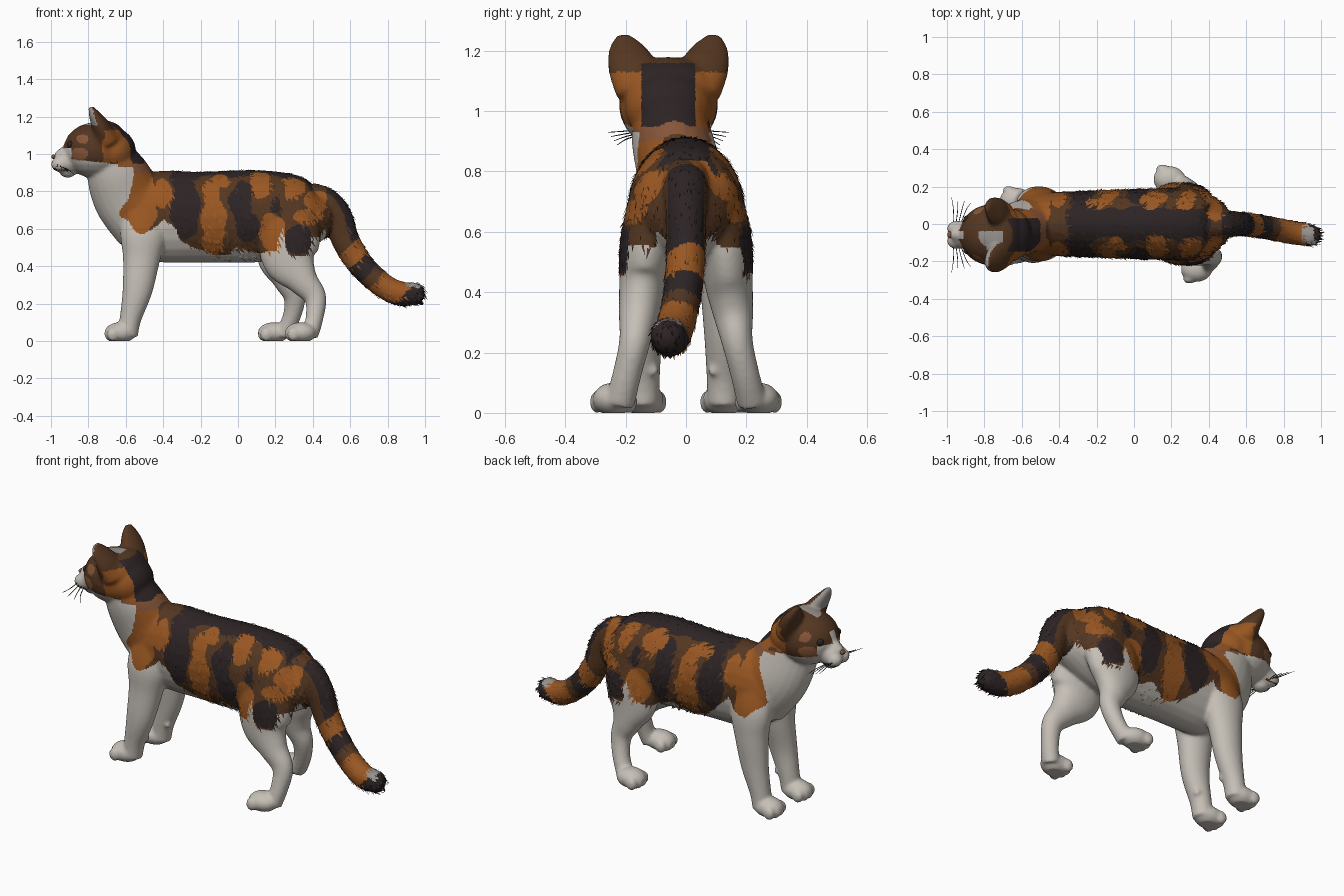
import bpy, bmesh, math, random
from mathutils import Vector, Matrix, noise

if "Cube" in bpy.data.objects:
    bpy.data.objects.remove(bpy.data.objects["Cube"])
random.seed(4)

def material(name, r, g, b):
    m = bpy.data.materials.new(name)
    m.diffuse_color = (r, g, b, 1)
    m.use_nodes = True
    m.node_tree.nodes["Principled BSDF"].inputs["Base Color"].default_value = m.diffuse_color
    return m

MATS = [material("white_fur", .56, .52, .47), material("orange_fur", .32, .095, .016),
        material("brown_fur", .088, .037, .015), material("black_fur", .026, .017, .018),
        material("tan_fur", .24, .092, .04), material("grey_fur", .31, .29, .27)]
WHITE, ORANGE, BROWN, BLACK, TAN, GREY = range(6)
HY = -.058   # head centre line

def ball(bm, c, r, seg=24):
    r = (r, r, r) if isinstance(r, (int, float)) else r
    bmesh.ops.create_uvsphere(bm, u_segments=seg, v_segments=seg // 2, radius=1,
                              matrix=Matrix.Translation(c) @ Matrix.Diagonal((*r, 1)))

def catmull(a, b, c, d, t):
    return [.5 * (2 * q + (r - p) * t + (2 * p - 5 * q + 4 * r - s) * t * t
                  + (3 * q - p - 3 * r + s) * t ** 3) for p, q, r, s in zip(a, b, c, d)]

def tube(bm, pts, n=24, sub=6):
    """Loft ellipses along a smooth path of (x, y, z, half width in y, half depth)."""
    P = [pts[0]] + pts + [pts[-1]]
    path = [catmull(*P[i:i + 4], k / sub) for i in range(len(pts) - 1) for k in range(sub)]
    path.append(list(pts[-1]))
    rings = []
    for i, q in enumerate(path):
        c = Vector(q[:3])
        t = (Vector(path[min(i + 1, len(path) - 1)][:3]) - Vector(path[max(i - 1, 0)][:3])).normalized()
        lat = (Vector((0, 1, 0)) - t * t.y).normalized()
        up = t.cross(lat)
        rings.append([bm.verts.new(c + lat * q[3] * math.cos(a) + up * q[4] * math.sin(a))
                      for a in (2 * math.pi * k / n for k in range(n))])
    for A, B in zip(rings, rings[1:]):
        for k in range(n):
            bm.faces.new((A[k], A[(k + 1) % n], B[(k + 1) % n], B[k]))
    bm.faces.new(rings[0][::-1])
    bm.faces.new(rings[-1])

def make_object(name, bm, mats):
    me = bpy.data.meshes.new(name)
    bm.to_mesh(me)
    bm.free()
    ob = bpy.data.objects.new(name, me)
    bpy.context.collection.objects.link(ob)
    for m in mats:
        me.materials.append(m)
    me.shade_smooth()
    return ob

bm = bmesh.new()
# torso
tube(bm, [(-.66, 0, .64, .07, .07), (-.60, 0, .65, .14, .16), (-.45, 0, .665, .168, .24),
          (-.2, 0, .663, .18, .243), (.1, 0, .668, .19, .247), (.3, 0, .68, .19, .215),
          (.42, 0, .69, .15, .155), (.49, 0, .72, .08, .08)])
# neck
tube(bm, [(-.48, 0, .66, .15, .21), (-.585, -.015, .77, .142, .19), (-.65, -.045, .9, .135, .165),
          (-.70, HY, 1.0, .12, .125)])
ball(bm, (-.67, HY, 1.015), (.125, .145, .125))
# tail
tube(bm, [(.38, 0, .79, .07, .06), (.47, 0, .745, .075, .075), (.535, 0, .66, .068, .078),
          (.575, 0, .54, .065, .075), (.655, -.01, .41, .064, .07), (.765, -.03, .305, .063, .066),
          (.86, -.048, .255, .063, .066), (.942, -.06, .253, .059, .061)])
ball(bm, (.941, -.06, .253), (.059, .059, .061))
# skull, muzzle and chin
ball(bm, (-.76, HY, 1.02), (.175, .165, .15))
ball(bm, (-.72, HY, 1.075), (.125, .17, .105))
ball(bm, (-.91, HY, .96), (.075, .075, .07))
ball(bm, (-.91, HY, .905), (.045, .045, .032))
tube(bm, [(-.82, HY, 1.06, .06, .05), (-.93, HY, 1.01, .035, .03), (-.975, HY, .985, .022, .02)])

def paw(x, y):
    ball(bm, (x, y, .045), (.085, .07, .056))
    for k in range(4):
        o = (k - 1.5) * .037
        ball(bm, (x - .058 + abs(o) * .35, y + o, .036), (.034, .024, .038), 16)

for s in (1, -1):
    # whisker pads and ears
    ball(bm, (-.95, HY + s * .033, .945), (.05, .043, .042))
    tube(bm, [(-.70, HY + s * .09, 1.07, .085, .07), (-.735, HY + s * .122, 1.15, .08, .05),
              (-.768, HY + s * .143, 1.21, .058, .03), (-.787, HY + s * .152, 1.252, .022, .014)])
    # front leg
    fy = .125 if s > 0 else -.143
    tube(bm, [(-.49, s * .085, .72, .065, .11), (-.505, s * .113, .58, .084, .125), (-.516, s * .122, .44, .078, .1),
              (-.538, fy, .27, .066, .08), (-.575, fy, .12, .057, .058), (-.59, fy, .03, .055, .055)])
    ball(bm, (-.522, fy - s * .035, .14), .018)
    paw(-.63, fy)
    # hind leg, the far one strides forward
    d = .145 if s > 0 else 0
    tube(bm, [(.30, s * .10, .70, .09, .14), (.275 - d * .1, s * .128, .56, .092, .165),
              (.28 - d * .2, s * .142, .43, .08, .145), (.345 - d * .5, s * .157, .325, .066, .085),
              (.412 - d * .75, s * .17, .235, .052, .06), (.41 - d * .85, s * .195, .13, .048, .048),
              (.385 - d, s * .22, .03, .05, .045)])
    paw(.335 - d, s * .24)
bmesh.ops.recalc_face_normals(bm, faces=bm.faces)
cat = make_object("cat_body", bm, MATS)

# fuse the parts into one smooth skin
rm = cat.modifiers.new("fuse", 'REMESH')
rm.mode, rm.voxel_size = 'VOXEL', .0085
sm = cat.modifiers.new("soften", 'SMOOTH')
sm.factor, sm.iterations = .5, 10
bpy.context.view_layer.objects.active = cat
cat.select_set(True)
for m in ("fuse", "soften"):
    bpy.ops.object.modifier_apply(modifier=m)
for v in cat.data.vertices:
    v.co.z = max(v.co.z, 0)
cat.data.update()

# coat pattern: lower edge of the coloured coat, then elliptical patches on the flanks
EDGE = [(-.63, .67), (-.52, .57), (-.45, .6), (-.4, .66), (-.3, .55), (-.12, .45), (0, .5), (.1, .47),
        (.2, .49), (.24, .6), (.27, .47), (.36, .45), (.4, .55), (.55, .56)]
PATCHES = [(-.53, .75, .10, .20, ORANGE), (-.40, .79, .04, .08, ORANGE), (-.28, .70, .08, .15, BLACK),
           (-.29, .84, .06, .05, BLACK), (-.13, .62, .065, .17, ORANGE), (-.14, .79, .05, .08, ORANGE),
           (.015, .74, .055, .13, BLACK), (.05, .62, .06, .09, BLACK), (.11, .83, .07, .055, ORANGE),
           (.18, .58, .075, .1, ORANGE), (.2, .73, .03, .05, BLACK), (.29, .81, .04, .05, ORANGE),
           (.33, .54, .08, .075, BLACK), (.42, .75, .07, .06, ORANGE), (.37, .665, .08, .035, ORANGE)]
# orange islands on the back
BACK = [(-.2, .12), (-.1, -.11), (.08, .12), (.12, -.1), (.3, -.12), (.27, .12), (.43, .06)]

def edge(x):
    for (a, za), (b, zb) in zip(EDGE, EDGE[1:]):
        if a <= x <= b:
            return za + (zb - za) * (x - a) / (b - a)
    return 9

def inside(u, v, cx, cy, rx, ry):
    return ((u - cx) / rx) ** 2 + ((v - cy) / ry) ** 2 < 1

def head_colour(x, y, z, n):
    w = abs(y - HY)
    if y < -.04 and z > 1.155 and n.x < .12 and (n.x < -.3 or n.z > .4) and -.83 < x:
        return GREY
    if x < -.9 and abs(z - .918) < .006 and w < .06:
        return BROWN
    if z < (1.03 if x < -.89 else .97 - .1 * (x + .88)) or (x < -.85 and w < .02 and z < 1.09):
        if x < -.64 or z < .9:
            return WHITE
        return TAN
    if n.x > .2 and x > -.72 and z < 1.16:
        if w < .09:
            return BLACK if z > .95 else TAN
        if z < 1.13:
            return ORANGE
    if inside(x, z, -.665, 1.035, .06, .08):
        return ORANGE
    if inside(x, z, -.85, 1.0, .045, .035) or inside(x, z, -.83, 1.08, .03, .025):
        return TAN
    return BROWN

def coat(p, n):
    w = noise.noise(p * 11) * .025
    x, y, z = p.x + w, p.y, p.z + noise.noise(p * 9 + Vector((5, 3, 1))) * .02
    if p.x > .47 and p.z > .12 and abs(p.y) < .13:   # tail rings
        if n.z > .6 and .9 < p.x < .96:
            return GREY
        s = p.x - p.z + w
        if s < .08:
            return BLACK if n.x > .25 and abs(p.y) < .06 else BROWN
        for lim, c in ((.22, ORANGE), (.34, BLACK), (.42, BROWN), (.64, ORANGE)):
            if s < lim:
                return c
        return BLACK
    if p.x < -.53 and p.z > .93 or p.x < -.8 and p.z > .8 or p.x < -.5 and p.z > .95:
        return head_colour(p.x + w * .3, p.y, p.z, n)
    if p.x < -.47 and p.z > .9 and p.x > -.56:
        return TAN
    if z < edge(x) or x < -.62 + max(0, z - .7) * .4:
        return WHITE
    if p.z < .6 and (n.y * p.y < 0 and n.x < .4 or abs(p.y) < .1):   # inner thighs
        return WHITE
    if n.z > .5 and -.36 < x < .47:
        if any(inside(x, y, cx, cy, .055, .045) for cx, cy in BACK):
            return ORANGE
        if abs(y + w * 1.5) < .085 and x < .4:
            return BLACK
    for q in PATCHES:
        if inside(x, z, *q[:4]):
            return q[4]
    return BROWN

fur = bmesh.new()
for f in cat.data.polygons:
    p, n = f.center.copy(), f.normal.copy()
    f.material_index = coat(p, n)
    # fur tufts on the coloured back, rump, tail and belly fringe
    fringe = -.15 < p.x < .08 and .44 < p.z < .55
    if p.x > -.4 and (f.material_index != WHITE or fringe) and random.random() < .07:
        flow = Vector((.5, 0, -.85)) if p.x < .5 else Vector((.7, 0, -.6))
        flow = flow + Vector((random.uniform(-.25, .25), random.uniform(-.2, .2), 0))
        flow = (flow - n * flow.dot(n)).normalized()
        side = n.cross(flow) * random.uniform(.006, .011)
        tip = p + flow * random.uniform(.03, .055) + n * random.uniform(.002, .007)
        t = fur.faces.new([fur.verts.new(v) for v in (p - side - n * .002, p + side - n * .002, tip)])
        t.material_index = f.material_index
make_object("fur_tufts", fur, MATS)
cat.data.shade_smooth()

# eyes, nose and whiskers
bm = bmesh.new()
for s in (1, -1):
    ball(bm, (-.893, HY + s * .078, 1.05), (.02, .025, .022))
make_object("eyes", bm, [MATS[BLACK]])
bm = bmesh.new()
ball(bm, (-.985, HY, .985), (.013, .018, .012), 16)
make_object("nose", bm, [MATS[TAN]])
bm = bmesh.new()
for s in (1, -1):
    for k in range(4):
        x = -.965 + k * .012
        tube(bm, [(x, HY + s * .05, .945 - k * .006, .002, .002),
                  (x + .01 * k, HY + s * .13, .935 - .008 * k, .002, .002),
                  (x + .022 * k - .01, HY + s * (.20 - .01 * k), .93 - .014 * k, .001, .001)], 6, 4)
make_object("whiskers", bm, [MATS[BLACK]])
